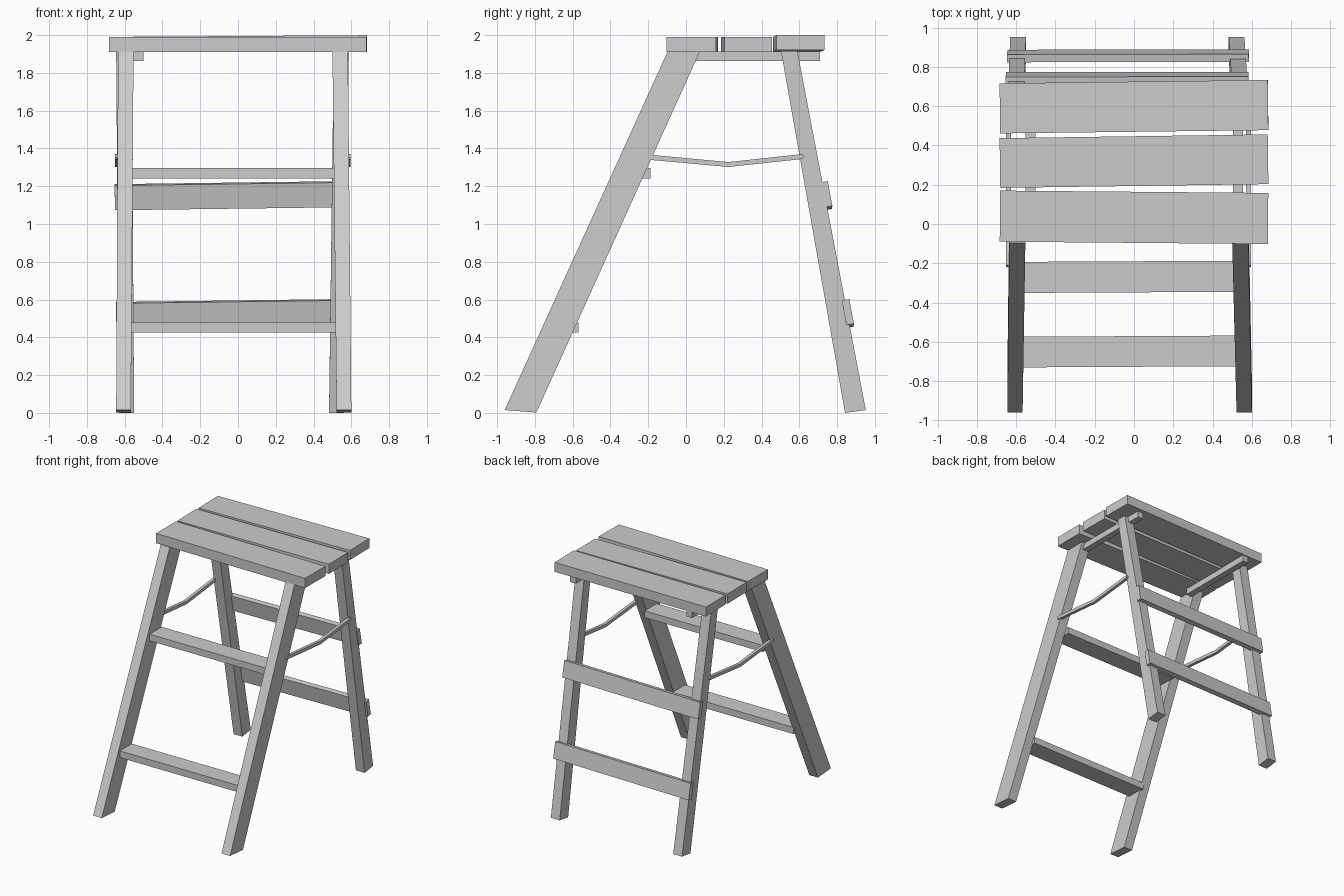
import bpy, bmesh
from math import radians
from mathutils import Matrix, Euler

if "Cube" in bpy.data.objects:
    bpy.data.objects.remove(bpy.data.objects["Cube"])


def loft(name, loop_a, loop_b):
    """Closed solid between two matching point loops."""
    bm = bmesh.new()
    a = [bm.verts.new(p) for p in loop_a]
    b = [bm.verts.new(p) for p in loop_b]
    n = len(a)
    bm.faces.new(a)
    bm.faces.new(b[::-1])
    for i in range(n):
        j = (i + 1) % n
        bm.faces.new((a[j], a[i], b[i], b[j]))
    bmesh.ops.recalc_face_normals(bm, faces=bm.faces)
    mesh = bpy.data.meshes.new(name)
    bm.to_mesh(mesh)
    bm.free()
    obj = bpy.data.objects.new(name, mesh)
    bpy.context.collection.objects.link(obj)
    return obj


def board(name, centre, size, rot=(0, 0, 0)):
    """Box with a small hand-built tilt, given in degrees."""
    x, y, z = (s / 2 for s in size)
    ring = [(-y, -z), (y, -z), (y, z), (-y, z)]
    obj = loft(name, [(-x, *p) for p in ring], [(x, *p) for p in ring])
    turn = Euler([radians(r) for r in rot]).to_matrix().to_4x4()
    obj.data.transform(Matrix.Translation(centre) @ turn)
    return obj


def leg(name, foot_x, top_x, foot, top):
    """Leaning leg; foot and top are the (y, z) points of front and back edges."""
    def ring(xs, pts):
        return [(xs[0], *pts[0]), (xs[1], *pts[0]), (xs[1], *pts[1]), (xs[0], *pts[1])]
    return loft(name, ring(foot_x, foot), ring(top_x, top))


# top planks, each slightly askew
board("top_plank_front", (0, 0.034, 1.951), (1.365, 0.26, 0.08), (0, 0, -0.5))
board("top_plank_middle", (0, 0.320, 1.951), (1.365, 0.253, 0.08), (0, 0, 0.8))
board("top_plank_back", (0, 0.597, 1.956), (1.365, 0.255, 0.078), (0, -0.38, 0.7))

# front and back legs
front_foot, front_top = [(-0.96, 0.015), (-0.792, 0.002)], [(-0.097, 1.914), (0.074, 1.914)]
back_foot, back_top = [(0.842, 0.0), (0.952, 0.015)], [(0.503, 1.915), (0.590, 1.915)]
leg("front_leg_left", (-0.645, -0.567), (-0.635, -0.553), front_foot, front_top)
leg("front_leg_right", (0.522, 0.6), (0.5, 0.582), front_foot, front_top)
leg("back_leg_left", (-0.63, -0.55), (-0.645, -0.563), back_foot, back_top)
leg("back_leg_right", (0.482, 0.562), (0.507, 0.587), back_foot, back_top)

# cleats under the top
for side, x in (("left", -0.527), ("right", 0.53)):
    board("cleat_" + side, (x, 0.37, 1.888), (0.052, 0.68, 0.052))

# front steps
board("step_upper", (-0.028, -0.269, 1.268), (1.07, 0.158, 0.055), (0, 0, 0.3))
board("step_lower", (-0.025, -0.649, 0.452), (1.10, 0.156, 0.055), (0, 0, 0.3))

# back slats, leaning with the back legs
board("back_slat_upper", (-0.035, 0.742, 1.15), (1.235, 0.04, 0.133), (10.5, -0.75, 0.1))
board("back_slat_lower", (-0.03, 0.856, 0.526), (1.23, 0.04, 0.133), (10.5, -0.75, 0.1))

# folding braces, bent in the middle
brace = [(-0.218, 1.352), (-0.208, 1.341), (0.225, 1.302), (0.615, 1.344), (0.625, 1.356),
         (0.615, 1.37), (0.225, 1.328), (-0.208, 1.368)]
for side, x0, x1 in (("left", -0.652, -0.627), ("right", 0.57, 0.595)):
    loft("brace_" + side, [(x0, *p) for p in brace], [(x1, *p) for p in brace])
